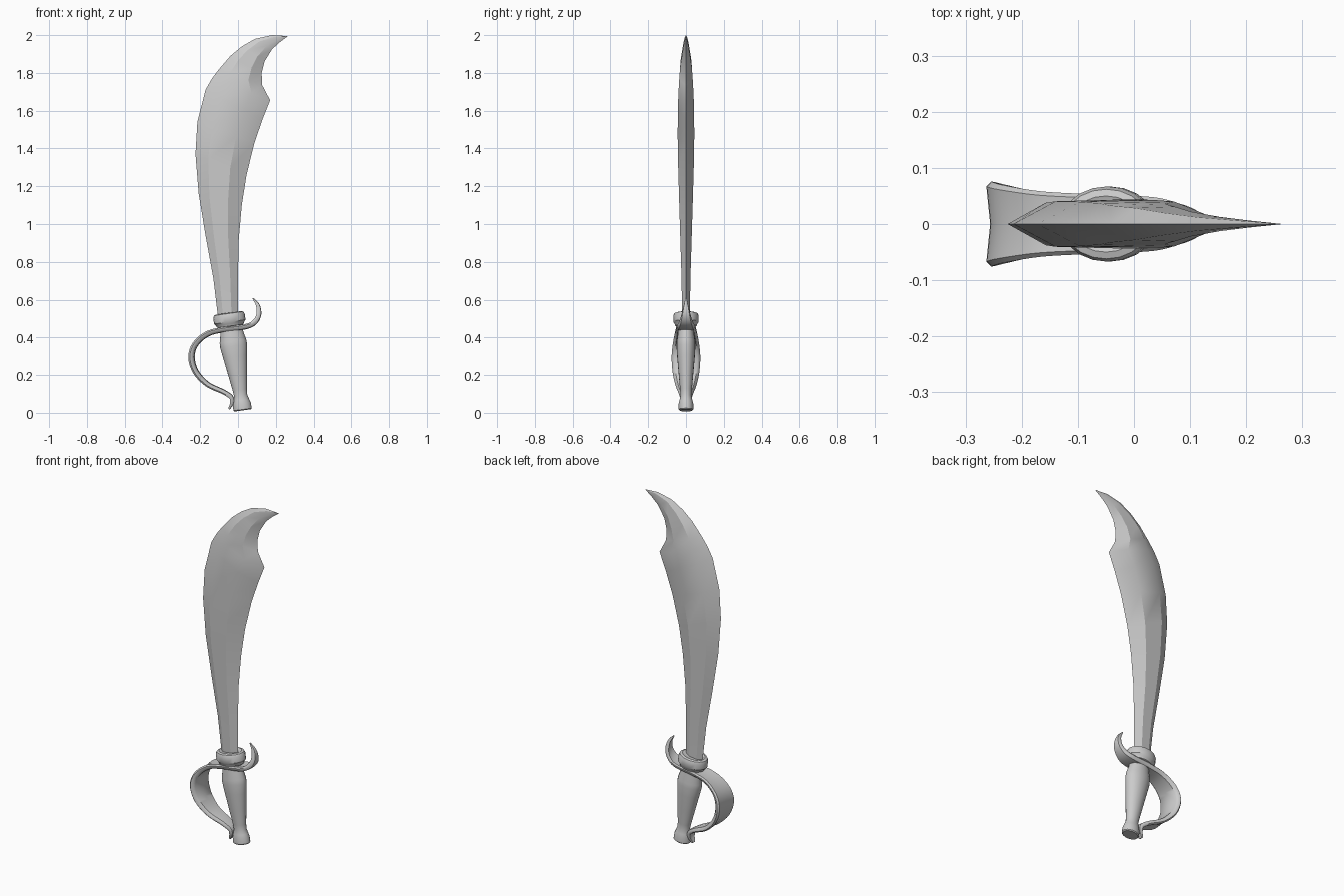
import bpy, bmesh, math
from mathutils import Vector

if "Cube" in bpy.data.objects:
    bpy.data.objects.remove(bpy.data.objects["Cube"])


def loft(name, rings, angle=35):
    """Skin a list of equal-length closed rings and cap both ends."""
    bm = bmesh.new()
    loops = [[bm.verts.new(p) for p in ring] for ring in rings]
    n = len(loops[0])
    for a, b in zip(loops, loops[1:]):
        for i in range(n):
            j = (i + 1) % n
            bm.faces.new((a[i], a[j], b[j], b[i]))
    bm.faces.new(loops[0])
    bm.faces.new(loops[-1])
    bmesh.ops.remove_doubles(bm, verts=bm.verts, dist=0.0002)
    bmesh.ops.recalc_face_normals(bm, faces=bm.faces)
    mesh = bpy.data.meshes.new(name)
    bm.to_mesh(mesh)
    bm.free()
    ob = bpy.data.objects.new(name, mesh)
    bpy.context.collection.objects.link(ob)
    bpy.ops.object.select_all(action='DESELECT')
    ob.select_set(True)
    bpy.context.view_layer.objects.active = ob
    bpy.ops.object.shade_smooth_by_angle(angle=math.radians(angle))
    return ob


def turned(name, origin, tilt, profile, sides=20):
    """Oval turned part; profile rows are (height along axis, x radius, y radius)."""
    axis = Vector((-math.sin(tilt), 0, math.cos(tilt)))
    side = Vector((math.cos(tilt), 0, math.sin(tilt)))
    rings = []
    for h, rx, ry in profile:
        c = Vector(origin) + axis * h
        rings.append([c + side * rx * math.cos(a) + Vector((0, ry * math.sin(a), 0))
                      for a in (2 * math.pi * i / sides for i in range(sides))])
    return loft(name, rings)


def smooth_path(pts, steps=4):
    """Catmull-Rom resampling of tuples of any length."""
    pts = [Vector(p) for p in pts]
    ext = [pts[0] * 2 - pts[1]] + pts + [pts[-1] * 2 - pts[-2]]
    out = []
    for a, b, c, d in zip(ext, ext[1:], ext[2:], ext[3:]):
        for s in range(steps):
            t = s / steps
            out.append(0.5 * (2 * b + (c - a) * t + (2 * a - 5 * b + 4 * c - d) * t * t
                              + (3 * b - a - 3 * c + d) * t ** 3))
    return out + [pts[-1]]


# Blade: cutting edge x,z / back edge x,z / half thickness
blade_rows = [
    (-.105, .50, .000, .50, .020), (-.13, .71, .000, .74, .024),
    (-.17, .93, .004, .92, .030), (-.208, 1.16, .020, 1.10, .036),
    (-.225, 1.37, .045, 1.26, .041), (-.215, 1.54, .087, 1.43, .044),
    (-.172, 1.71, .130, 1.555, .043), (-.138, 1.77, .170, 1.655, .040),
    (-.10, 1.82, .128, 1.735, .036), (-.04, 1.89, .125, 1.80, .031),
    (.02, 1.94, .140, 1.86, .022), (.09, 1.98, .180, 1.925, .013),
    (.18, 2.0, .220, 1.962, .006), (.262, 1.995, .263, 1.994, .0003)]
rings = []
for lx, lz, rx, rz, t in blade_rows:
    def at(f, y):
        return (lx + (rx - lx) * f, y, lz + (rz - lz) * f)
    rings.append([at(0, 0), at(.25, -t * .92), at(.68, -t), at(1, 0),
                  at(.68, t), at(.25, t * .92)])
loft("blade", rings, 25)

# Collar at the root of the blade
TILT = math.radians(8)
turned("collar", (-.041, 0, .465), TILT,
       [(-.008, .055, .045), (-.004, .070, .056), (.008, .075, .060), (.018, .084, .067),
        (.050, .084, .067), (.062, .078, .062), (.066, .066, .050), (.060, .050, .035)])

# Grip with a flared pommel
turned("grip", (.025, 0, .013), TILT,
       [(0, .044, .034), (.005, .049, .039), (.035, .048, .039), (.055, .042, .034),
        (.080, .035, .029), (.11, .038, .031), (.20, .051, .039), (.29, .064, .047),
        (.345, .072, .050), (.37, .071, .049), (.41, .062, .043), (.46, .056, .040)])

# Knuckle guard: path x,z / half width in y / half thickness
guard_path = [
    (.078, .608, .003, .003), (.105, .570, .012, .010), (.110, .520, .024, .013),
    (.085, .478, .036, .014), (.035, .456, .048, .014), (-.07, .443, .053, .014),
    (-.16, .420, .058, .015), (-.225, .365, .069, .016), (-.246, .295, .076, .017),
    (-.222, .215, .070, .016), (-.16, .150, .055, .014), (-.08, .112, .040, .013),
    (-.036, .083, .030, .012), (-.032, .052, .024, .010), (-.048, .020, .012, .005)]
samples = smooth_path([(x, z, w, t) for x, z, w, t in guard_path])
rings = []
for i, (x, z, w, t) in enumerate(samples):
    a, b = samples[max(i - 1, 0)], samples[min(i + 1, len(samples) - 1)]
    d = Vector((b[0] - a[0], 0, b[1] - a[1])).normalized()
    out = Vector((d.z, 0, -d.x)) * -1          # away from the hand
    section = [(-1, -.5), (-.97, .1), (-.8, .8), (0, 1), (.8, .8), (.97, .1), (1, -.5),
               (.88, -1), (0, -.6), (-.88, -1)]
    rings.append([Vector((x, v * w, z)) - out * (u * t) * -1 for v, u in section])
loft("knuckle_guard", rings, 40)
